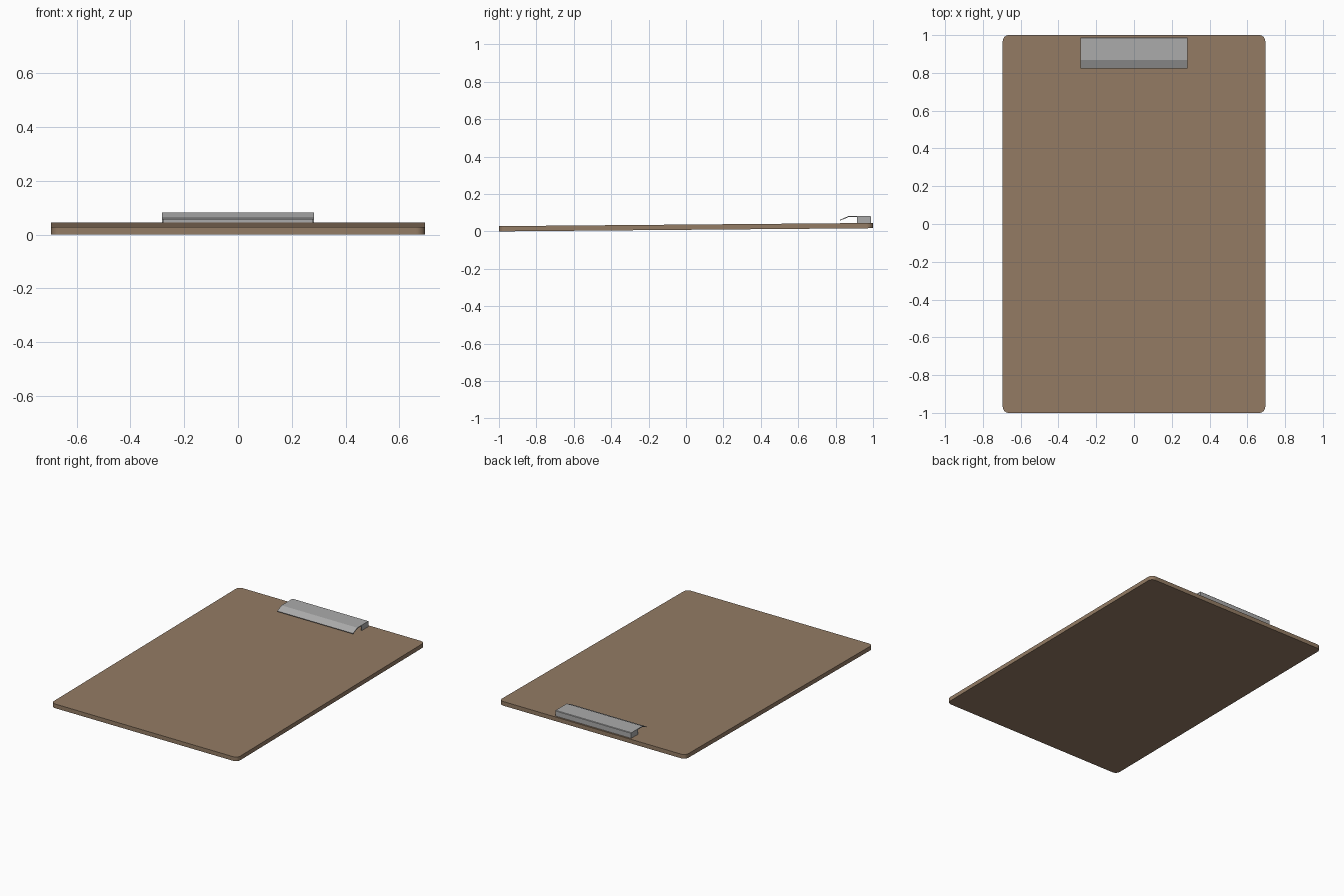
import bpy, bmesh, math

if "Cube" in bpy.data.objects:
    bpy.data.objects.remove(bpy.data.objects["Cube"])


def material(name, rgb):
    m = bpy.data.materials.new(name)
    m.diffuse_color = (*rgb, 1.0)
    m.use_nodes = True
    m.node_tree.nodes["Principled BSDF"].inputs["Base Color"].default_value = m.diffuse_color
    return m


brown = material("brown_hardboard", (0.295, 0.20, 0.128))
steel = material("grey_steel", (0.41, 0.41, 0.41))


def prism(name, outline, offset, mat):
    """Extrude a closed 3D outline along an offset vector."""
    bm = bmesh.new()
    face = bm.faces.new([bm.verts.new(p) for p in outline])
    ext = bmesh.ops.extrude_face_region(bm, geom=[face])
    moved = [v for v in ext["geom"] if isinstance(v, bmesh.types.BMVert)]
    bmesh.ops.translate(bm, verts=moved, vec=offset)
    bmesh.ops.recalc_face_normals(bm, faces=bm.faces)
    mesh = bpy.data.meshes.new(name)
    bm.to_mesh(mesh)
    bm.free()
    mesh.materials.append(mat)
    ob = bpy.data.objects.new(name, mesh)
    bpy.context.collection.objects.link(ob)
    return ob


# Board: rounded rectangle, raised slightly towards the clip end
W, L, R, SLOPE, THICK = 0.695, 1.0, 0.032, 0.0085, 0.028
outline = []
for i, (sx, sy) in enumerate([(1, 1), (-1, 1), (-1, -1), (1, -1)]):
    for k in range(7):
        a = math.radians(90 * i + 15 * k)
        x = sx * (W - R) + R * math.cos(a)
        y = sy * (L - R) + R * math.sin(a)
        outline.append((x, y, (y + L) * SLOPE))
prism("board", outline, (0, 0, THICK), brown)

# Clip: bent sheet with sloping front lip, flat top and back wall
HW = 0.283
profile = [(0.988, 0.043), (0.988, 0.079), (0.985, 0.082), (0.868, 0.082),
           (0.822, 0.061), (0.823, 0.057), (0.870, 0.077), (0.982, 0.077),
           (0.982, 0.043)]
prism("clip_plate", [(-HW, y, z) for y, z in profile], (2 * HW, 0, 0), steel)

# Side flaps folded down at both ends of the clip
flap = [(0.914, 0.043), (0.984, 0.043), (0.984, 0.079), (0.914, 0.079)]
for side, name in ((-1, "clip_flap_left"), (1, "clip_flap_right")):
    x = side * (HW - 0.0005)
    prism(name, [(x, y, z) for y, z in flap], (-side * 0.005, 0, 0), steel)
